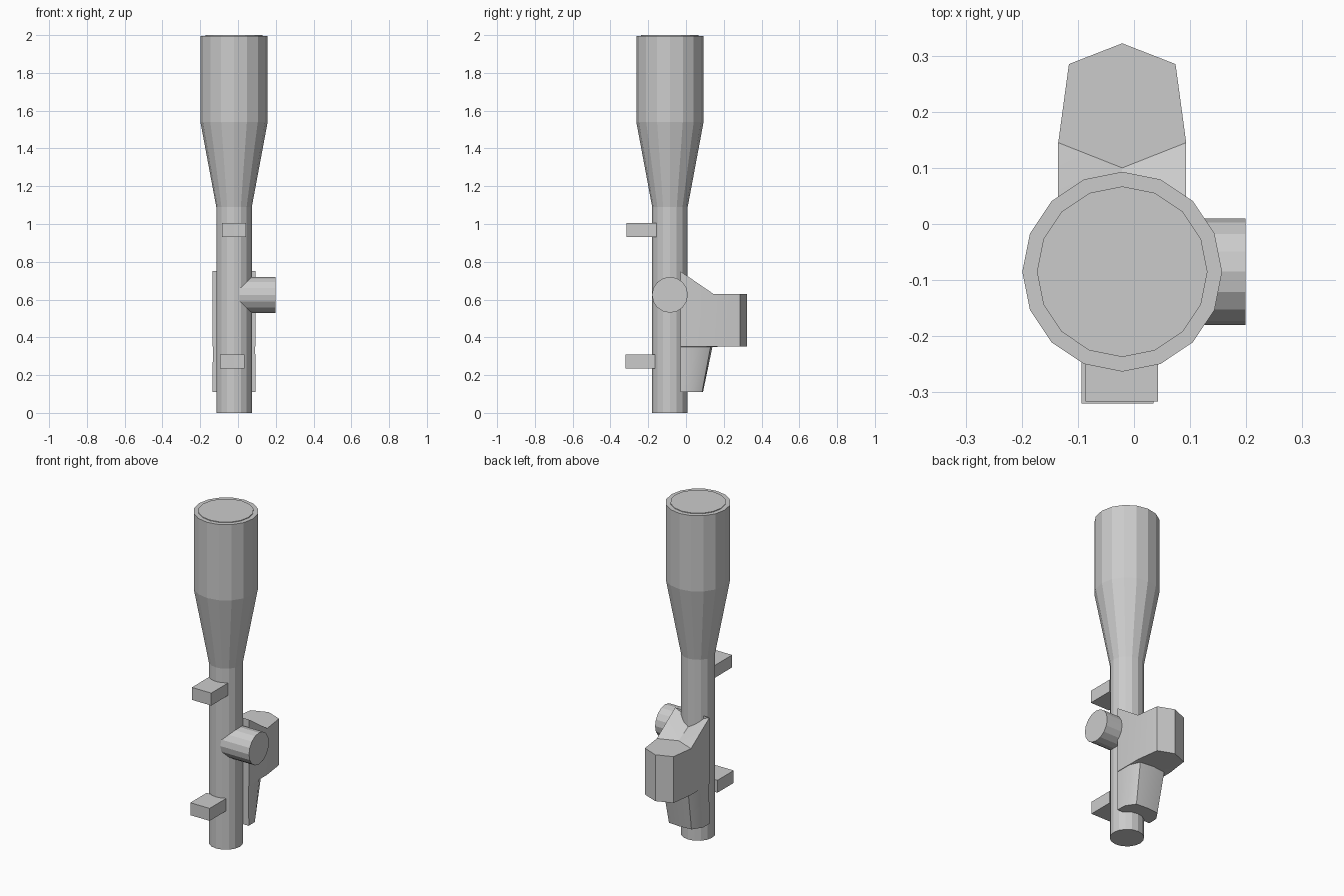
import bpy, bmesh, math
from mathutils import Matrix, Vector

cube = bpy.data.objects.get("Cube")
if cube:
    bpy.data.objects.remove(cube)

grey = bpy.data.materials.new("plain grey")
grey.use_nodes = True
grey.diffuse_color = (0.6, 0.6, 0.6, 1)
grey.node_tree.nodes["Principled BSDF"].inputs["Base Color"].default_value = (0.6, 0.6, 0.6, 1)

AXIS = Vector((-0.021, -0.085, 0))   # centre line of the tube
SIDES = 16


def finish(name, bm):
    bmesh.ops.recalc_face_normals(bm, faces=bm.faces)
    mesh = bpy.data.meshes.new(name)
    bm.to_mesh(mesh)
    bm.free()
    mesh.materials.append(grey)
    obj = bpy.data.objects.new(name, mesh)
    bpy.context.collection.objects.link(obj)
    return obj


def bridge(bm, low, high):
    for i in range(len(low)):
        j = (i + 1) % len(low)
        bm.faces.new((low[i], low[j], high[j], high[i]))


def lathe(name, profile, matrix):
    bm = bmesh.new()
    rings = []
    for r, z in profile:
        rings.append([bm.verts.new((r * math.cos(a), r * math.sin(a), z))
                      for a in (math.tau * i / SIDES for i in range(SIDES))])
    for low, high in zip(rings, rings[1:]):
        bridge(bm, low, high)
    bm.faces.new(rings[0][::-1])
    bm.faces.new(rings[-1])
    bm.transform(matrix)
    return finish(name, bm)


def box(name, lo, hi):
    lo, hi = Vector(lo), Vector(hi)
    bm = bmesh.new()
    bmesh.ops.create_cube(bm, size=1, matrix=Matrix.Translation((lo + hi) / 2)
                          @ Matrix.Diagonal((*(hi - lo), 1)))
    return finish(name, bm)


# Main tube with flared bell and slightly raised end disc
lathe("tube", [(0.094, 0), (0.094, 1.09), (0.178, 1.54), (0.178, 1.996),
               (0.152, 1.996), (0.152, 2.0)], Matrix.Translation(AXIS))

# Side knob
lathe("side_knob", [(0.095, 0.03), (0.095, 0.22)],
      Matrix.Translation(AXIS + Vector((0, 0, 0.625))) @ Matrix.Rotation(math.pi / 2, 4, 'Y'))

# Mounting lugs
box("upper_lug", (-0.086, -0.316, 0.93), (0.043, -0.155, 1.005))
box("lower_lug", (-0.094, -0.32, 0.235), (0.035, -0.165, 0.31))

# Rear housing: half plans (x, y) from the front edge to the middle of the back
bottom = [(0.114, -0.03), (0.112, 0.03), (0.075, 0.085), (0, 0.09)]
waist = [(0.112, -0.03), (0.112, 0.07), (0.085, 0.13), (0, 0.14)]
block = [(0.114, -0.03), (0.114, 0.145), (0.095, 0.285), (0, 0.322)]
bm = bmesh.new()


def ring(half, z):
    full = half + [(-x, y) for x, y in half[-2::-1]]
    return [bm.verts.new((AXIS.x + x, y, z)) for x, y in full]


levels = [ring(bottom, 0.11), ring(waist, 0.35), ring(block, 0.351), ring(block, 0.63)]
for low, high in zip(levels, levels[1:]):
    bridge(bm, low, high)
bm.faces.new(levels[0][::-1])

# Flat cap, then a valley rising to two prongs beside the tube
top = levels[-1]
top[0].co.z = top[-1].co.z = 0.75
valley = bm.verts.new((AXIS.x, 0.1, 0.63))
saddle = bm.verts.new((AXIS.x, -0.03, 0.7))
bm.faces.new(top[1:-1] + [valley])
for prong, corner in ((top[0], top[1]), (top[-1], top[-2])):
    bm.faces.new((prong, corner, valley))
    bm.faces.new((prong, valley, saddle))
bm.faces.new((top[0], saddle, top[-1]))
housing = finish("rear_housing", bm)

bpy.ops.object.select_all(action='DESELECT')
housing.select_set(True)
bpy.context.view_layer.objects.active = housing
bpy.ops.object.shade_smooth_by_angle(angle=math.radians(30))
